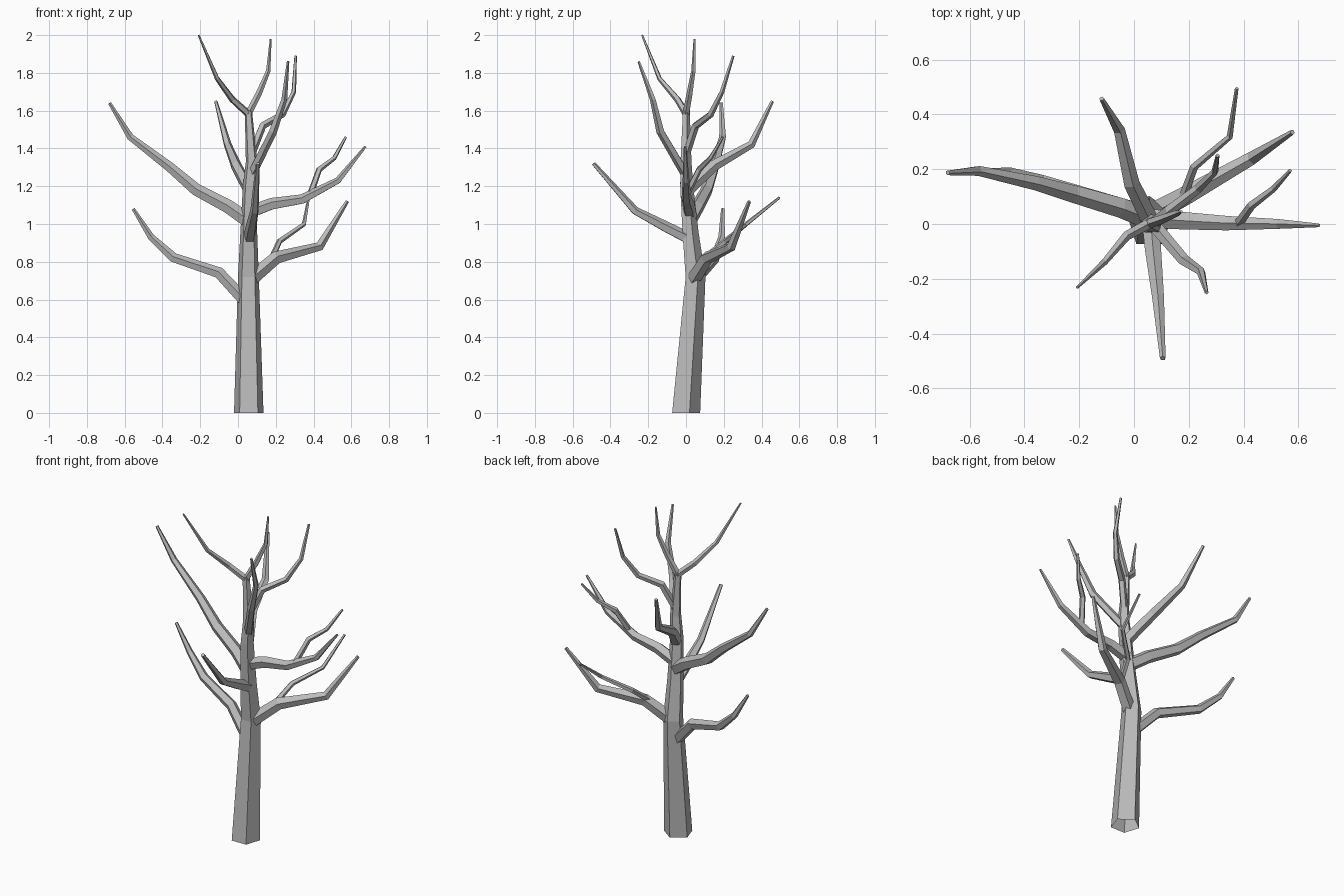
import bpy, bmesh, math
from mathutils import Vector

cube = bpy.data.objects.get("Cube")
if cube:
    bpy.data.objects.remove(cube, do_unlink=True)

SIDES = 5

bark = bpy.data.materials.new("grey_bark")
bark.use_nodes = True
GREY = (0.5, 0.5, 0.5, 1)
bark.diffuse_color = GREY
bark.node_tree.nodes["Principled BSDF"].inputs["Base Color"].default_value = GREY


def limb(name, points, radii, cap_start=True):
    """Sweep a pentagon along the points, with mitred rings."""
    pts = [Vector(p) for p in points]
    dirs = [(b - a).normalized() for a, b in zip(pts, pts[1:])]
    bm = bmesh.new()
    rings = []
    side = None
    for i, p in enumerate(pts):
        before, after = dirs[max(i - 1, 0)], dirs[min(i, len(dirs) - 1)]
        t = (before + after).normalized()
        if i == 0 and not cap_start:
            t = Vector((0, 0, 1))
        if side is None:
            # point the first corner backwards on the trunk, upwards on branches
            side = Vector((0, 0, 1)) if cap_start else Vector((0, 1, 0))
        side = (side - t * side.dot(t)).normalized()
        other = t.cross(side)
        ring = []
        for k in range(SIDES):
            a = math.tau * k / SIDES
            ring.append(bm.verts.new(p + radii[i] * (math.cos(a) * side + math.sin(a) * other)))
        rings.append(ring)
    for low, high in zip(rings, rings[1:]):
        for k in range(SIDES):
            n = (k + 1) % SIDES
            bm.faces.new((low[k], low[n], high[n], high[k]))
    bm.faces.new(rings[-1])
    if cap_start:
        bm.faces.new(rings[0][::-1])
    mesh = bpy.data.meshes.new(name)
    bm.to_mesh(mesh)
    bm.free()
    mesh.materials.append(bark)
    bpy.context.collection.objects.link(bpy.data.objects.new(name, mesh))


def branch(name, base, tip, points):
    """A limb that stays thick for most of its length, then thins to the tip."""
    last = len(points) - 1
    limb(name, points, [tip + (base - tip) * (1 - (i / last) ** 1.8) for i in range(last + 1)])


# Trunk, open at the foot
limb("trunk",
     [(.057, -.007, 0), (.055, .045, .72), (.057, .02, .95), (.062, 0, 1.2), (.072, -.003, 1.33), (.055, 0, 1.6)],
     [.082, .058, .047, .038, .032, .02], cap_start=False)

# Right-hand side branches
branch("lower_right_branch", .034, .009,
       [(.03, .04, .6), (-.1, .08, .74), (-.34, .155, .82), (-.46, .19, .93), (-.555, .195, 1.08)])
branch("upper_right_branch", .04, .009,
       [(.05, .02, 1.02), (-.05, .06, 1.09), (-.22, .11, 1.18), (-.36, .15, 1.3), (-.57, .195, 1.46), (-.68, .187, 1.64)])

# Left-hand side branches and their twigs
branch("lower_left_branch", .04, .01,
       [(.07, .04, .71), (.2, .11, .82), (.43, .24, .88), (.578, .335, 1.12)])
branch("lower_left_twig", .017, .007,
       [(.18, .1, .82), (.22, .21, .91), (.35, .32, 1), (.375, .495, 1.14)])
branch("upper_left_branch", .036, .007,
       [(.06, .02, 1.06), (.18, .012, 1.105), (.34, .003, 1.13), (.53, 0, 1.23), (.675, -.005, 1.41)])
branch("upper_left_twig", .018, .007,
       [(.38, 0, 1.15), (.43, .07, 1.29), (.51, .13, 1.35), (.57, .195, 1.46)])

# Front and back branches
branch("front_branch", .034, .011,
       [(.06, .02, .92), (.07, -.1, .98), (.088, -.27, 1.07), (.105, -.49, 1.32)])
branch("back_branch", .034, .009,
       [(.06, .01, 1.18), (-.01, .15, 1.31), (-.055, .345, 1.42), (-.118, .457, 1.65)])

# Upper branches
branch("upper_back_branch", .022, .007,
       [(.07, 0, 1.37), (.13, .05, 1.52), (.235, .13, 1.58), (.295, .19, 1.7), (.305, .25, 1.89)])
branch("upper_front_branch", .025, .007,
       [(.07, 0, 1.26), (.185, -.135, 1.49), (.245, -.175, 1.66), (.265, -.25, 1.86)])

# Crown fork
branch("crown_right_branch", .02, .005,
       [(.058, .003, 1.58), (-.03, -.045, 1.66), (-.11, -.14, 1.77), (-.208, -.232, 2)])
branch("crown_left_branch", .019, .005,
       [(.053, 0, 1.58), (.11, .02, 1.69), (.16, .04, 1.81), (.173, .045, 1.98)])
